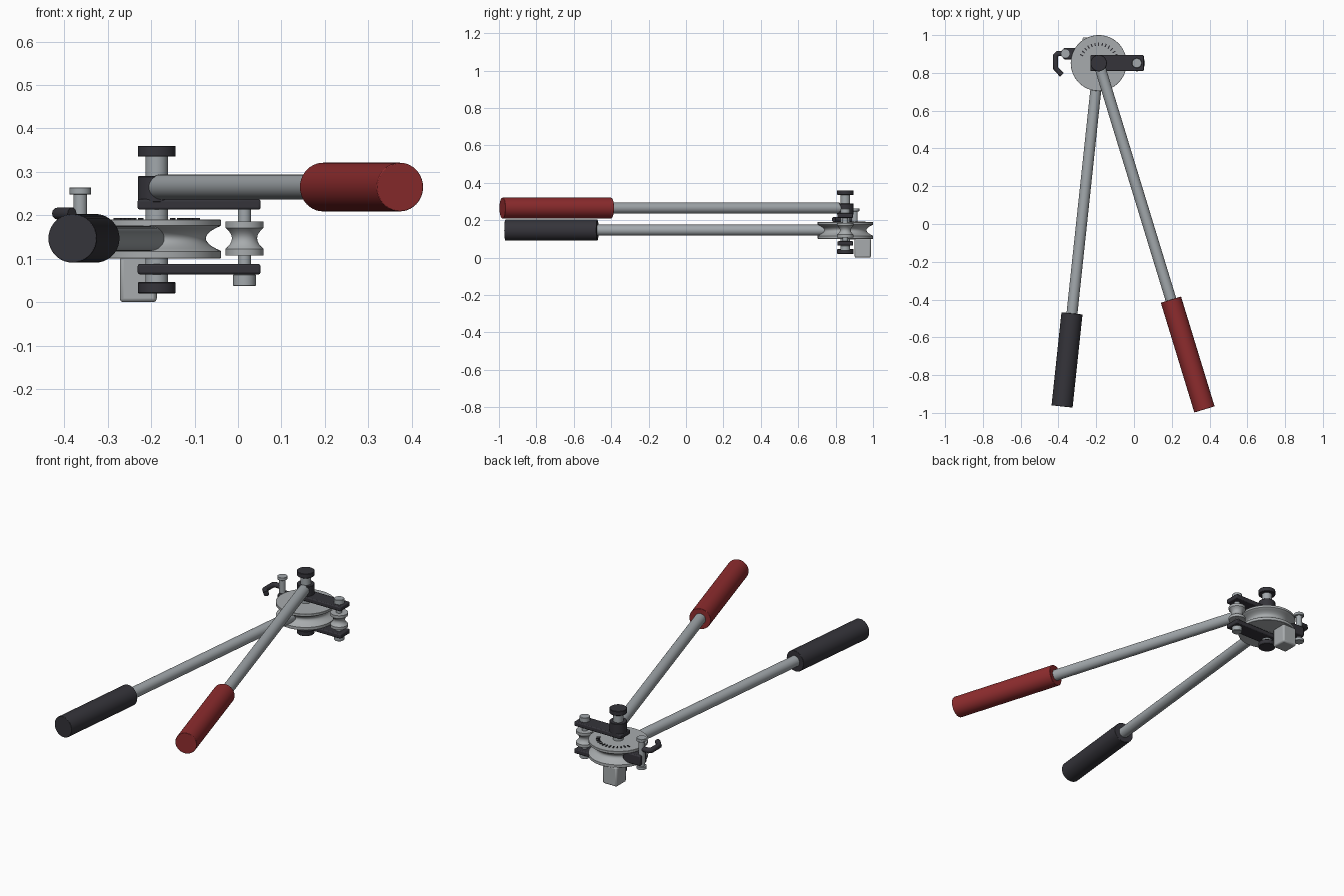
import bpy, bmesh, math
from mathutils import Vector, Matrix

cube = bpy.data.objects.get("Cube")
if cube:
    bpy.data.objects.remove(cube)

PX, PY = -0.187, 0.852   # main pivot
RX = 0.015               # roller axis
LX, LY = -0.363, 0.902   # latch pin axis


def material(name, rgb, rough=0.5):
    m = bpy.data.materials.new(name)
    m.use_nodes = True
    m.diffuse_color = (*rgb, 1)
    bsdf = m.node_tree.nodes["Principled BSDF"]
    bsdf.inputs["Base Color"].default_value = (*rgb, 1)
    bsdf.inputs["Roughness"].default_value = rough
    return m


STEEL = material("steel", (0.36, 0.39, 0.41))
CAST = material("cast grey", (0.39, 0.41, 0.42))
BLACK = material("black", (0.035, 0.034, 0.042))
RED = material("red", (0.27, 0.025, 0.027))


def finish(name, bm, mat, bevel=0.0, smooth=True):
    bmesh.ops.recalc_face_normals(bm, faces=bm.faces)
    mesh = bpy.data.meshes.new(name)
    bm.to_mesh(mesh)
    bm.free()
    mesh.materials.append(mat)
    ob = bpy.data.objects.new(name, mesh)
    bpy.context.collection.objects.link(ob)
    if bevel:
        b = ob.modifiers.new("bevel", "BEVEL")
        b.width, b.segments, b.limit_method = bevel, 2, "ANGLE"
    if smooth:
        bpy.ops.object.select_all(action="DESELECT")
        ob.select_set(True)
        bpy.context.view_layer.objects.active = ob
        bpy.ops.object.shade_smooth_by_angle(angle=math.radians(35))
    return ob


def lathe(name, profile, x, y, mat, sides=48):
    """Spin (radius, z) points around a vertical axis; both ends are closed."""
    bm = bmesh.new()
    pts = [(0, profile[0][1])] + profile + [(0, profile[-1][1])]
    vs = [bm.verts.new((r, 0, z)) for r, z in pts]
    edges = [bm.edges.new(p) for p in zip(vs, vs[1:])]
    bmesh.ops.spin(bm, geom=vs + edges, cent=(0, 0, 0), axis=(0, 0, 1),
                   angle=math.tau, steps=sides)
    bmesh.ops.remove_doubles(bm, verts=bm.verts, dist=1e-5)
    bmesh.ops.translate(bm, verts=bm.verts, vec=(x, y, 0))
    return finish(name, bm, mat)


def disc(name, r, z0, z1, x, y, mat, edge=0.0):
    profile = [(r, z0), (r, z1)]
    if edge:
        profile = [(r - edge, z0), (r, z0 + edge), (r, z1 - edge), (r - edge, z1)]
    return lathe(name, profile, x, y, mat)


def rod(name, a, b, r, mat, bevel=0.0):
    a, b = Vector(a), Vector(b)
    bm = bmesh.new()
    rot = (b - a).to_track_quat("Z", "Y").to_matrix().to_4x4()
    bmesh.ops.create_cone(bm, cap_ends=True, segments=40, radius1=r, radius2=r,
                          depth=(b - a).length,
                          matrix=Matrix.Translation((a + b) / 2) @ rot)
    return finish(name, bm, mat, bevel)


def box(name, lo, hi, mat, bevel=0.0):
    lo, hi = Vector(lo), Vector(hi)
    bm = bmesh.new()
    bmesh.ops.create_cube(bm, size=1, matrix=Matrix.Translation((lo + hi) / 2)
                          @ Matrix.Diagonal((*(hi - lo), 1)))
    return finish(name, bm, mat, bevel)


# Bending wheel with a round groove
groove = [(0.113 + 0.033 * (t / 6) ** 2, 0.147 + 0.0047 * t) for t in range(-6, 7)]
lathe("bending_wheel", [(0.147, 0.101), (0.148, 0.102), (0.148, 0.117)] + groove
      + [(0.148, 0.177), (0.148, 0.189), (0.147, 0.19)], PX, PY, CAST, 64)

# Angle scale on the wheel's top
bm = bmesh.new()
for i in range(13):
    turn = Matrix.Rotation(math.radians(25 + i * 130 / 12), 4, "Z")
    bmesh.ops.create_cube(bm, size=1, matrix=Matrix.Translation((PX, PY, 0.191)) @ turn
                          @ Matrix.Translation((0.1, 0, 0))
                          @ Matrix.Diagonal((0.018, 0.006, 0.005, 1)))
finish("angle_marks", bm, BLACK, smooth=False)

# Main pin, knobs and hub
disc("main_pin", 0.026, 0.03, 0.345, PX, PY, STEEL)
disc("top_knob", 0.0437, 0.335, 0.36, PX, PY, BLACK, 0.002)
disc("bottom_knob", 0.0437, 0.02, 0.046, PX, PY, BLACK, 0.002)
disc("handle_hub", 0.0437, 0.23, 0.29, PX, PY, BLACK, 0.002)

# Link arms above and below the wheel
for name, z in (("upper_arm", 0.213), ("lower_arm", 0.064)):
    box(name, (PX - 0.044, PY - 0.042, z), (0.052, PY + 0.042, z + 0.024), BLACK, 0.005)

# Forming roller with its pin
waist = [(0.029 + 0.0147 * (t / 4) ** 2, 0.147 + 0.006 * t) for t in range(-4, 5)]
lathe("roller", [(0.0437, 0.108)] + waist + [(0.0437, 0.186)], RX, PY, CAST)
disc("roller_pin", 0.015, 0.05, 0.25, RX, PY, STEEL)
disc("roller_pin_head", 0.026, 0.236, 0.262, RX, PY, STEEL, 0.002)
disc("roller_pin_foot", 0.026, 0.037, 0.065, RX, PY, STEEL, 0.002)

# Square block for clamping in a vice
box("clamp_block", (-0.272, 0.902, 0), (-0.187, 0.988, 0.105), CAST, 0.008)


# Handles: name, direction, height, tube start, grip start, grip end, grip colour
def handle(name, dx, dy, z, start, grip, end, mat):
    at = lambda d: (PX + dx * d, PY + dy * d, z)
    rod(name + "_tube", at(start), at(grip + 0.03), 0.029, STEEL)
    rod(name + "_grip", at(grip), at(end), 0.056, mat, 0.002)


handle("upper_handle", 0.292, -0.956, 0.265, 0.033, 1.31, 1.918, RED)
handle("lower_handle", -0.106, -0.994, 0.147, 0.04, 1.333, 1.829, BLACK)

# Latch: lug on the wheel, pin and bent hook
box("latch_lug", (LX - 0.01, LY - 0.03, 0.12), (-0.27, LY + 0.03, 0.175), BLACK, 0.005)
disc("latch_pin", 0.016, 0.1, 0.255, LX, LY, STEEL)
disc("latch_pin_head", 0.025, 0.248, 0.264, LX, LY, STEEL, 0.001)
disc("latch_pin_foot", 0.025, 0.096, 0.112, LX, LY, STEEL, 0.001)

curve = bpy.data.curves.new("latch_hook", "CURVE")
curve.dimensions = "3D"
curve.bevel_depth, curve.bevel_resolution, curve.use_fill_caps = 0.014, 4, True
path = [(LX, LY), (-0.405, LY), (-0.415, LY - 0.01), (-0.415, 0.825), (-0.382, 0.79)]
spline = curve.splines.new("POLY")
spline.points.add(len(path) - 1)
for p, (x, y) in zip(spline.points, path):
    p.co = (x, y, 0.204, 1)
curve.materials.append(BLACK)
bpy.context.collection.objects.link(bpy.data.objects.new("latch_hook", curve))
